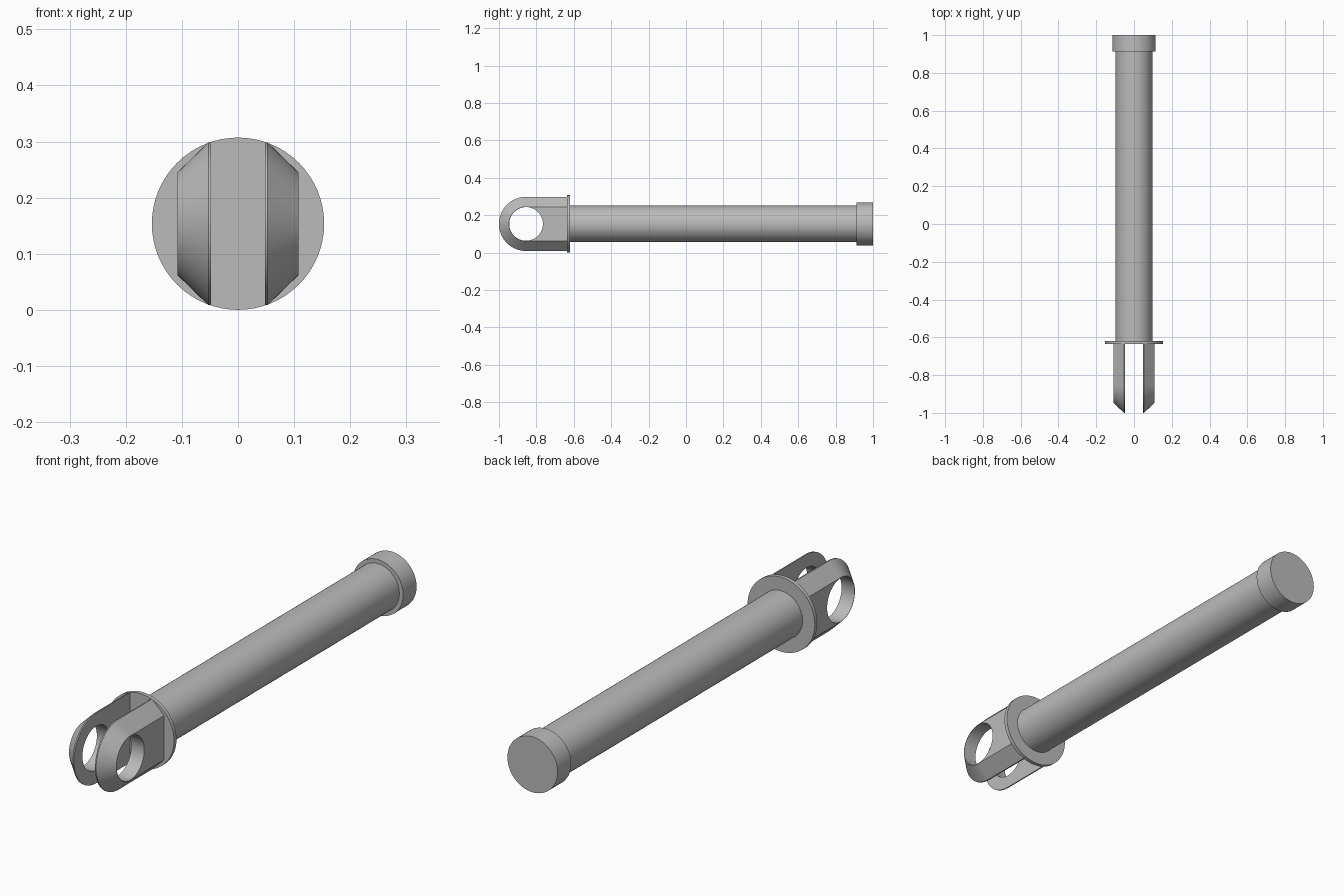
import bpy
import bmesh
from math import cos, sin, pi, radians

cube = bpy.data.objects.get("Cube")
if cube:
    bpy.data.objects.remove(cube, do_unlink=True)

AXIS_Z = 0.1535      # height of the pin's centre line
HOLE_Y = -0.855      # centre of the lug eyes
HOLE_R = 0.09
LUG_BACK = -0.632
STEPS = 32           # segments in half a circle

grey = bpy.data.materials.new("plain_grey")
grey.use_nodes = True
colour = (0.5, 0.5, 0.5, 1)
grey.diffuse_color = colour
grey.node_tree.nodes["Principled BSDF"].inputs["Base Color"].default_value = colour


def finish(obj, name):
    obj.name = name
    obj.data.name = name
    obj.data.materials.append(grey)
    bpy.ops.object.select_all(action="DESELECT")
    obj.select_set(True)
    bpy.context.view_layer.objects.active = obj
    bpy.ops.object.shade_smooth_by_angle(angle=radians(30))


def rod(name, radius, y0, y1):
    """Solid cylinder along the y axis."""
    bpy.ops.mesh.primitive_cylinder_add(
        vertices=2 * STEPS, radius=radius, depth=y1 - y0,
        location=(0, (y0 + y1) / 2, AXIS_Z), rotation=(pi / 2, 0, 0))
    finish(bpy.context.object, name)


def lug(name, side):
    """Round-ended plate with an eye and a bevelled outer edge."""
    bm = bmesh.new()

    def point(x, y, z):
        return bm.verts.new((side * x, y, AXIS_Z + z))

    def outline(x, r):
        arc = [point(x, HOLE_Y - r * sin(pi * i / STEPS), r * cos(pi * i / STEPS))
               for i in range(STEPS + 1)]
        return arc + [point(x, LUG_BACK, -r), point(x, LUG_BACK, r)]

    def eye(x):
        return [point(x, HOLE_Y - HOLE_R * sin(pi * i / STEPS), HOLE_R * cos(pi * i / STEPS))
                for i in range(2 * STEPS)]

    def bridge(a, b):
        for i in range(len(a)):
            j = (i + 1) % len(a)
            bm.faces.new((a[i], a[j], b[j], b[i]))

    def cap(rim, hole):
        for i in range(STEPS):
            bm.faces.new((rim[i], rim[i + 1], hole[i + 1], hole[i]))
        # the straight half, from the lower end of the arc round to the upper
        bm.faces.new(rim[STEPS:] + [rim[0], hole[0]] + hole[:STEPS - 1:-1])

    inner, edge, outer = outline(0.048, 0.145), outline(0.053, 0.145), outline(0.108, 0.0915)
    eye_in, eye_out = eye(0.048), eye(0.108)
    bridge(inner, edge)
    bridge(edge, outer)
    bridge(eye_in, eye_out)
    cap(inner, eye_in)
    cap(outer, eye_out)
    bmesh.ops.recalc_face_normals(bm, faces=bm.faces)

    mesh = bpy.data.meshes.new(name)
    bm.to_mesh(mesh)
    bm.free()
    obj = bpy.data.objects.new(name, mesh)
    bpy.context.collection.objects.link(obj)
    finish(obj, name)


# Shaft, flange and end cap
rod("shaft", 0.0975, -0.63, 0.92)
rod("flange", 0.1535, -0.636, -0.62)
rod("end_cap", 0.1145, 0.912, 1.0)

# Clevis lugs
lug("left_lug", 1)
lug("right_lug", -1)
